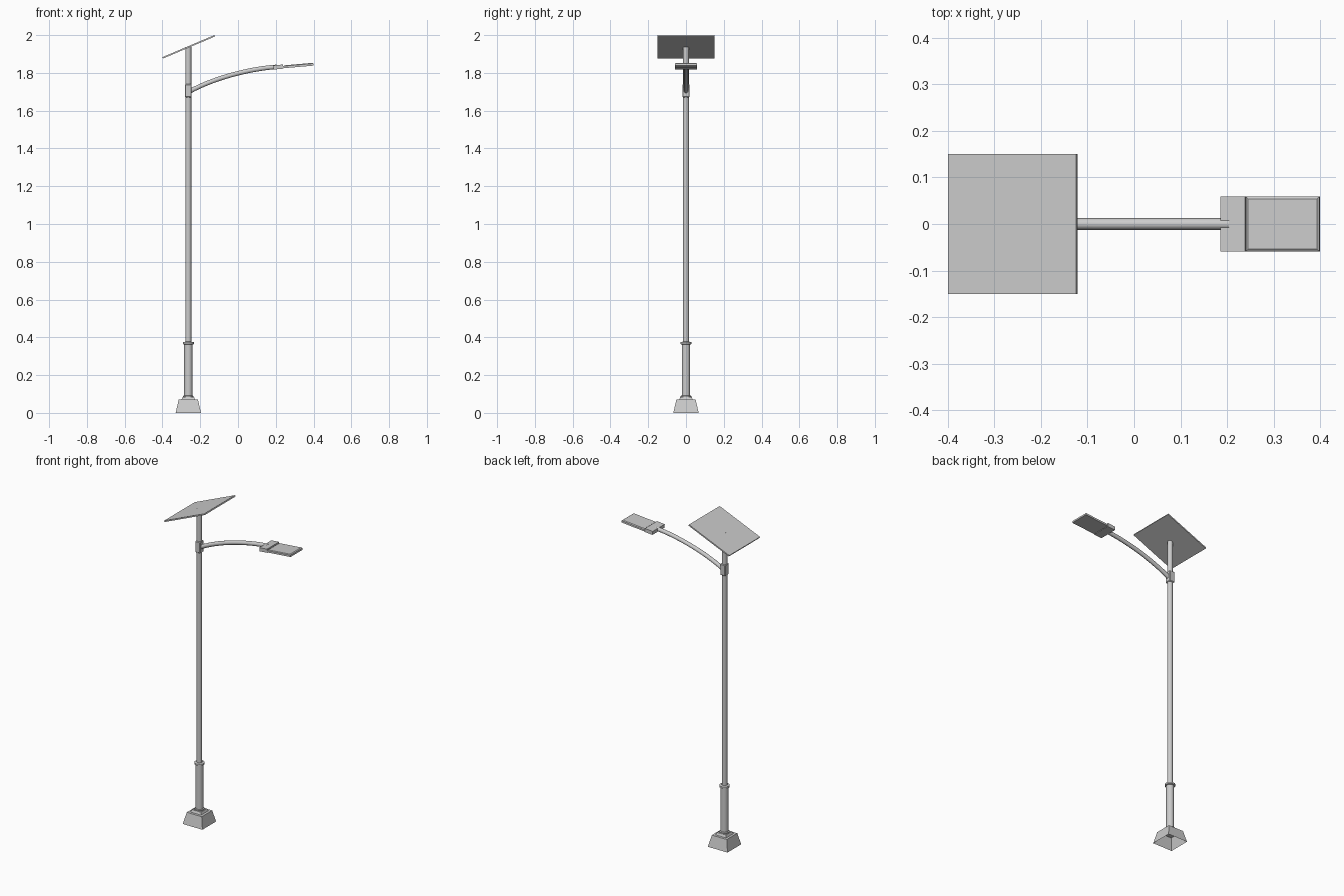
import bpy, bmesh, math
from mathutils import Matrix

if "Cube" in bpy.data.objects:
    bpy.data.objects.remove(bpy.data.objects["Cube"])

PX = -0.263  # pole axis


def finish(bm, name, smooth=False):
    bmesh.ops.recalc_face_normals(bm, faces=bm.faces)
    me = bpy.data.meshes.new(name)
    bm.to_mesh(me)
    bm.free()
    ob = bpy.data.objects.new(name, me)
    bpy.context.collection.objects.link(ob)
    if smooth:
        bpy.context.view_layer.objects.active = ob
        ob.select_set(True)
        bpy.ops.object.shade_smooth_by_angle(angle=math.radians(35))
        ob.select_set(False)
    return ob


def box(name, loc, size, tilt=0, bevel=0):
    bm = bmesh.new()
    bmesh.ops.create_cube(bm, size=1)
    bmesh.ops.scale(bm, vec=size, verts=bm.verts)
    if bevel:
        bmesh.ops.bevel(bm, geom=bm.edges[:], offset=bevel, segments=1, affect='EDGES')
    ob = finish(bm, name)
    ob.location = loc
    ob.rotation_euler.y = -math.radians(tilt)
    return ob


def lathe(name, profile, n=24):
    # revolve (radius, z) points around the pole axis
    bm = bmesh.new()
    vs = [bm.verts.new((r, 0, z)) for r, z in profile]
    es = [bm.edges.new(p) for p in zip(vs, vs[1:])]
    bmesh.ops.spin(bm, geom=vs + es, axis=(0, 0, 1), cent=(0, 0, 0),
                   angle=math.tau, steps=n)
    bmesh.ops.remove_doubles(bm, verts=bm.verts, dist=1e-5)
    ob = finish(bm, name, True)
    ob.location.x = PX
    return ob


def frustum(name, r0, r1, z0, z1, open_bottom=False):
    bm = bmesh.new()
    bmesh.ops.create_cone(bm, cap_ends=True, segments=4, radius1=r0 * math.sqrt(2),
                          radius2=r1 * math.sqrt(2), depth=z1 - z0)
    bmesh.ops.rotate(bm, matrix=Matrix.Rotation(math.pi / 4, 3, 'Z'), verts=bm.verts)
    if open_bottom:
        low = [f for f in bm.faces if all(v.co.z < 0 for v in f.verts)]
        bmesh.ops.delete(bm, geom=low, context='FACES_ONLY')
    ob = finish(bm, name)
    ob.location = (PX, 0, (z0 + z1) / 2)
    return ob


# Hollow foot and its step
frustum("base", 0.067, 0.051, 0, 0.07, True)
frustum("base_step", 0.036, 0.030, 0.07, 0.084)

# Sleeve with collar, then the pole
lathe("sleeve", [(0, 0.07), (0.028, 0.07), (0.028, 0.09), (0.022, 0.092), (0.022, 0.362),
                 (0.029, 0.364), (0.029, 0.374), (0.016, 0.377)])
lathe("pole", [(0, 0.3), (0.0155, 0.3), (0.0155, 1.936), (0, 1.936)])

# Clamp holding the arm
box("arm_bracket", (PX, 0, 1.706), (0.036, 0.038, 0.07), bevel=0.004)

# Curved arm
cu = bpy.data.curves.new("arm", 'CURVE')
cu.dimensions = '3D'
cu.bevel_depth = 0.0125
cu.bevel_resolution = 3
cu.use_fill_caps = True
cu.resolution_u = 16
sp = cu.splines.new('BEZIER')
sp.bezier_points.add(1)
a, b = sp.bezier_points
a.co, a.handle_left, a.handle_right = (-0.258, 0, 1.701), (-0.3, 0, 1.68), (-0.13, 0, 1.772)
b.co, b.handle_left, b.handle_right = (0.205, 0, 1.832), (0.06, 0, 1.822), (0.25, 0, 1.835)
arm = bpy.data.objects.new("arm", cu)
bpy.context.collection.objects.link(arm)

# Lamp: rear housing and thin tilted head with raised lid
box("lamp_housing", (0.2135, 0, 1.831), (0.053, 0.118, 0.022), 5)
bm = bmesh.new()
bmesh.ops.create_cube(bm, size=1)
bmesh.ops.scale(bm, vec=(0.159, 0.118, 0.011), verts=bm.verts)
top = [f for f in bm.faces if f.normal.z > 0.9]
bmesh.ops.inset_region(bm, faces=top, thickness=0.007, depth=0.004)
head = finish(bm, "lamp_head")
head.location = (0.320, 0, 1.837)
head.rotation_euler.y = -math.radians(5)

# Solar panel
box("solar_panel", (-0.261, 0, 1.938), (0.299, 0.30, 0.008), 23)
